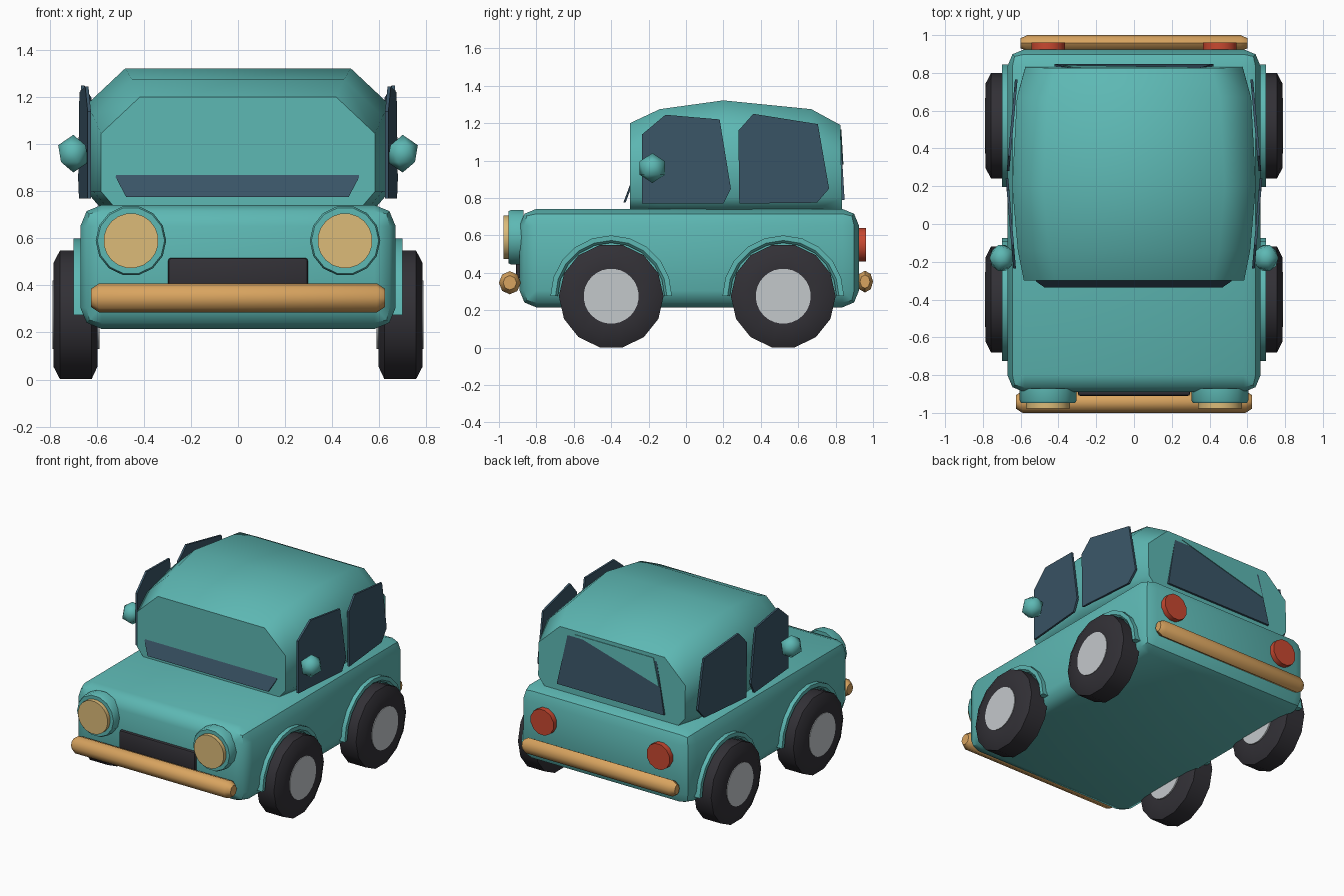
import bpy, bmesh, math
from mathutils import Vector

if "Cube" in bpy.data.objects:
    bpy.data.objects.remove(bpy.data.objects["Cube"])


def material(name, r, g, b):
    m = bpy.data.materials.new(name)
    m.diffuse_color = (r, g, b, 1)
    m.use_nodes = True
    m.node_tree.nodes["Principled BSDF"].inputs["Base Color"].default_value = m.diffuse_color
    return m


TEAL = material("teal_paint", 0.11, 0.48, 0.455)
GLASS = material("dark_glass", 0.042, 0.091, 0.134)
RUBBER = material("black_rubber", 0.032, 0.030, 0.037)
HUB = material("light_grey_metal", 0.55, 0.58, 0.60)
BRASS = material("warm_bumper", 0.69, 0.37, 0.115)
LENS = material("cream_lens", 0.72, 0.50, 0.19)
RED = material("red_lens", 0.58, 0.065, 0.03)


def finish(bm, name, mat, angle=35):
    bmesh.ops.recalc_face_normals(bm, faces=bm.faces)
    me = bpy.data.meshes.new(name)
    bm.to_mesh(me)
    bm.free()
    me.materials.append(mat)
    ob = bpy.data.objects.new(name, me)
    bpy.context.collection.objects.link(ob)
    bpy.ops.object.select_all(action='DESELECT')
    ob.select_set(True)
    bpy.context.view_layer.objects.active = ob
    bpy.ops.object.shade_smooth_by_angle(angle=math.radians(angle))
    return ob


def loft(name, rings, mat, angle=35):
    """Skin a row of equal closed rings and cap both ends."""
    bm = bmesh.new()
    vs = [[bm.verts.new(p) for p in ring] for ring in rings]
    n = len(vs[0])
    for a, b in zip(vs, vs[1:]):
        for i in range(n):
            j = (i + 1) % n
            bm.faces.new((a[i], a[j], b[j], b[i]))
    bm.faces.new(vs[0])
    bm.faces.new(vs[-1])
    return finish(bm, name, mat, angle)


def lathe(name, axis, center, profile, n, mat, angle=35):
    """Round part along x or y; profile holds (position, radius)."""
    rings = []
    for p, r in profile:
        ring = []
        for i in range(n):
            t = 2 * math.pi * (i + 0.5) / n
            u, z = r * math.sin(t), r * math.cos(t)
            ring.append((p, center[0] + u, center[1] + z) if axis == 'x'
                        else (center[0] + u, p, center[1] + z))
        rings.append(ring)
    return loft(name, rings, mat, angle)


def box(name, lo, hi, bevel, segs, mat, angle=35):
    bm = bmesh.new()
    bmesh.ops.create_cube(bm, size=1)
    for v in bm.verts:
        v.co = Vector([(lo[i] + hi[i]) / 2 + v.co[i] * (hi[i] - lo[i])
                       for i in range(3)])
    bmesh.ops.bevel(bm, geom=bm.edges[:], offset=bevel, segments=segs,
                    profile=0.5, affect='EDGES')
    return finish(bm, name, mat, angle)


def plate(name, outline, thickness, mat):
    """Thin plate: the outline and a copy shifted by the thickness vector."""
    t = Vector(thickness)
    return loft(name, [outline, [tuple(Vector(p) + t) for p in outline]], mat, 20)


# Lower body
box("body", (-0.67, -0.89, 0.215), (0.67, 0.925, 0.742), 0.09, 2, TEAL, 45)


# Cabin: chamfered sections along y that swell in the middle
def cabin_ring(y, w, top, lean=0.0):
    half = [(w - 0.06, 0.73), (w, 0.80), (w, top - 0.155), (w - 0.165, top)]
    pts = half + [(-x, z) for x, z in reversed(half)]
    return [(x, y - lean * (z - 0.73), z) for x, z in pts]


loft("cabin", [cabin_ring(-0.30, 0.583, 1.20), cabin_ring(-0.14, 0.615, 1.275),
               cabin_ring(0.20, 0.645, 1.322), cabin_ring(0.67, 0.62, 1.275),
               cabin_ring(0.835, 0.575, 1.19, 0.02)], TEAL, 50)

# Windscreen: visible strip standing proud at the base of the cabin
plate("windscreen", [(x, -0.335 + (z - 0.775) * 0.37, z) for x, z in
                     [(-0.475, 0.775), (0.47, 0.775), (0.515, 0.86), (0.51, 0.89),
                      (-0.515, 0.89), (-0.52, 0.86)]], (0, 0.012, 0), GLASS)

# Rear window with a body-coloured upper corner
plate("rear_window", [(x, 0.848 - (z - 0.79) * 0.06, z) for x, z in
                      [(-0.42, 0.79), (0.42, 0.79), (0.345, 1.17), (-0.345, 1.17)]],
      (0, -0.022, 0), GLASS)
plate("rear_corner_panel", [(x, 0.853 - (z - 0.79) * 0.06, z) for x, z in
                            [(0.29, 1.165), (-0.325, 1.165), (-0.375, 0.98)]],
      (0, -0.008, 0), TEAL)

# Side windows as outlines in (y, z), angled outwards to mid-cabin
FRONT_WIN = [(-0.235, 0.77), (-0.235, 1.14), (-0.11, 1.245), (0.18, 1.22),
             (0.24, 0.85), (0.20, 0.77)]
REAR_WIN = [(0.285, 0.77), (0.28, 1.16), (0.36, 1.25), (0.705, 1.195),
            (0.765, 0.85), (0.70, 0.775)]

for s, side in ((1, "right"), (-1, "left")):
    plate("front_side_window_" + side,
          [(s * (0.625 + (y + 0.235) * 0.085), y, z) for y, z in FRONT_WIN],
          (s * 0.014, 0, 0), GLASS)
    plate("rear_side_window_" + side,
          [(s * (0.660 - (y - 0.28) * 0.09), y, z) for y, z in REAR_WIN],
          (s * 0.014, 0, 0), GLASS)

    # Door mirror
    bm = bmesh.new()
    bmesh.ops.create_icosphere(bm, subdivisions=1, radius=0.08)
    for v in bm.verts:
        v.co = Vector((s * (0.70 + v.co.x * 0.9), v.co.y - 0.18, v.co.z + 0.96))
    finish(bm, "door_mirror_" + side, TEAL, 50)

    # Wheels and arches
    for y, end in ((-0.40, "front"), (0.52, "rear")):
        tag = end + "_" + side
        lathe("tyre_" + tag, 'x', (y, 0.275),
              [(s * x, r) for x, r in [(0.597, 0.15), (0.597, 0.225), (0.622, 0.28),
                                       (0.757, 0.28), (0.785, 0.225), (0.785, 0.15)]],
              14, RUBBER, 60)
        lathe("hub_" + tag, 'x', (y, 0.275),
              [(s * 0.588, 0.147), (s * 0.789, 0.147)], 28, HUB)
        arch = []
        for i in range(11):
            t = math.pi * i / 10
            arch.append([(s * x, y + r * math.cos(t), 0.275 + r * math.sin(t))
                         for x, r in [(0.60, 0.285), (0.685, 0.285), (0.70, 0.298),
                                      (0.70, 0.325), (0.60, 0.325)]])
        loft("wheel_arch_" + tag, arch, TEAL, 40)

    # Lamps
    lathe("headlight_housing_" + side, 'y', (s * 0.455, 0.59),
          [(-0.87, 0.15), (-0.935, 0.15), (-0.948, 0.143)], 14, TEAL)
    lathe("headlight_lens_" + side, 'y', (s * 0.455, 0.59),
          [(-0.94, 0.117), (-0.976, 0.117)], 20, LENS)
    lathe("tail_light_" + side, 'y', (s * 0.455, 0.55),
          [(0.90, 0.092), (0.962, 0.092)], 12, RED)


# Bumpers: rounded bars with tapered ends
def bumper(name, y, z, ry, rz, w):
    rings = []
    for x, k in [(-w, 0.62), (-w + 0.035, 1), (w - 0.035, 1), (w, 0.62)]:
        rings.append([(x, y + ry * k * math.cos(i * math.pi / 4),
                       z + rz * k * math.sin(i * math.pi / 4)) for i in range(8)])
    loft(name, rings, BRASS, 50)


bumper("front_bumper", -0.942, 0.347, 0.058, 0.062, 0.625)
bumper("rear_bumper", 0.957, 0.353, 0.043, 0.058, 0.60)

# Grille
box("grille", (-0.297, -0.91, 0.37), (0.297, -0.86, 0.517), 0.012, 2, RUBBER)
